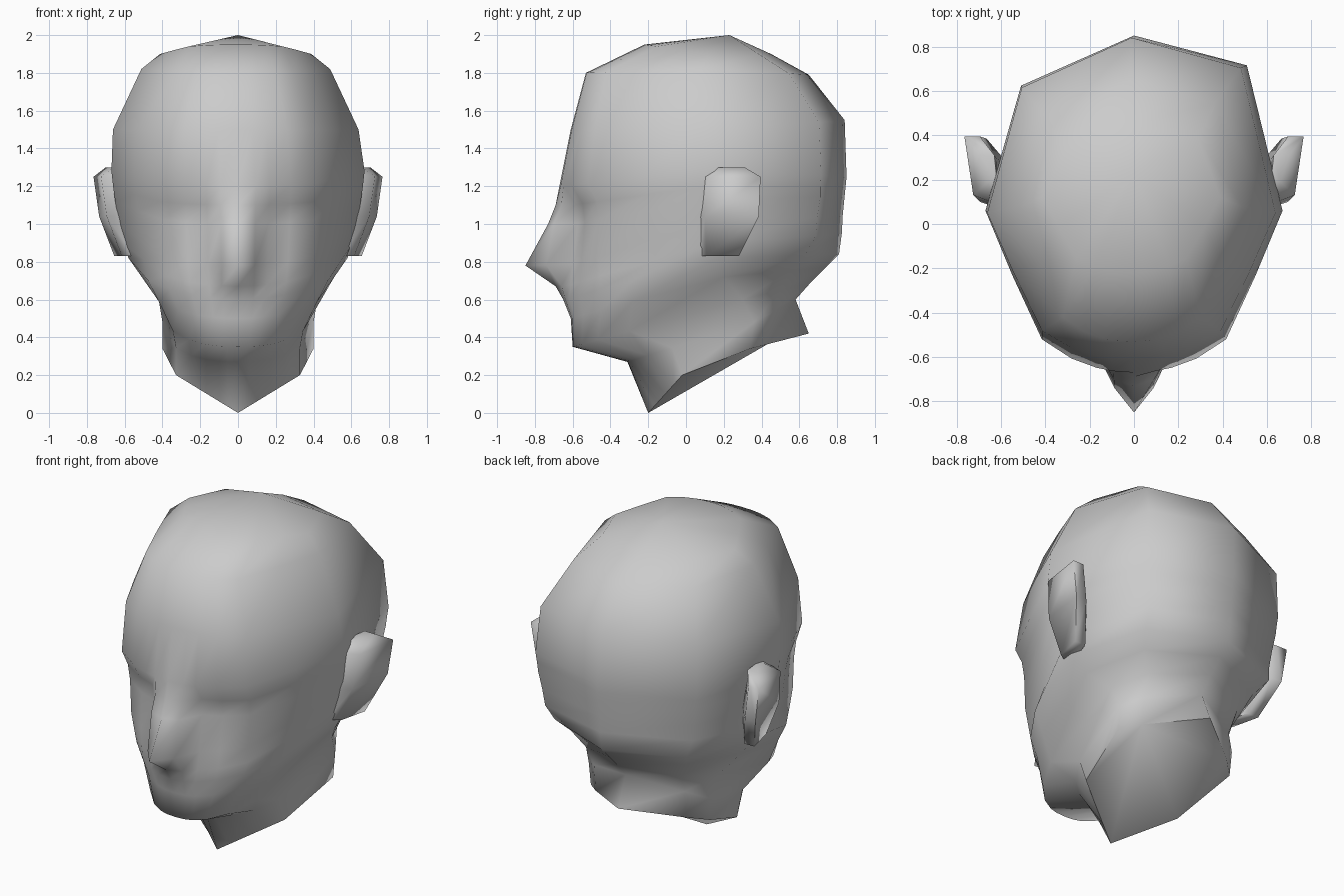
import bpy, bmesh, math

if "Cube" in bpy.data.objects:
    bpy.data.objects.remove(bpy.data.objects["Cube"])

# One row per level: front y,z | side x,y,z | back y,z | roundness front, back
LEVELS = [
    (-.20, .00, .40, .34, .34, .65, .42, 1.4, 1.1),   # neck base
    (-.31, .27, .40, .36, .48, .58, .60, 2.3, 1.3),   # under chin
    (-.60, .35, .42, .30, .60, .66, .69, 2.4, 1.7),   # chin
    (-.61, .50, .51, .20, .72, .74, .77, 2.1, 2.0),   # lower lip
    (-.65, .60, .58, .16, .82, .81, .84, 1.9, 2.3),   # mouth
    (-.64, .67, .61, .14, .90, .825, .95, 1.9, 2.4),  # nose base
    (-.62, .78, .63, .10, 1.00, .83, 1.05, 2.0, 2.5), # cheek
    (-.59, 1.00, .65, .08, 1.12, .84, 1.15, 2.1, 2.6),# eye
    (-.60, 1.10, .66, .06, 1.19, .845, 1.20, 2.1, 2.6),
    (-.67, 1.20, .67, .06, 1.28, .85, 1.25, 2.05, 2.6),# brow
    (-.61, 1.50, .65, .05, 1.50, .84, 1.55, 2.1, 2.6),
    (-.53, 1.80, .50, .08, 1.82, .65, 1.79, 2.2, 2.5),
    (-.22, 1.95, .40, .12, 1.90, .45, 1.90, 2.1, 2.3),
]
# Nose: level -> (ridge y, side-of-ridge y)
NOSE = {5: (-.69, -.66), 6: (-.85, -.74), 7: (-.73, -.70), 8: (-.69, -.66)}
FRONT_U = (0, .14, .25, .42, .62, .82, 1)
BACK_U = (.76, 0)


def half_ring(i, level):
    """Points from front centre round the right side to back centre."""
    fy, fz, sx, sy, sz, by, bz, nf, nb = level
    pts = []
    for us, ey, ez, n in ((FRONT_U, fy, fz, nf), (BACK_U, by, bz, nb)):
        for u in us:
            k = (1 - u ** n) ** (1 / n)
            if i > 4 and u == .82:      # flat temples
                k = .5 * (1 - .62 ** n) ** (1 / n)
            p = [sx * u, sy + (ey - sy) * k, sz + (ez - sz) * k]
            if i == 0 and us is FRONT_U and u < 1:   # pointed neck cut
                p[1:] = -.2 + .18 * u / .82, .2 * u / .82
            pts.append(p)
    if i in NOSE:
        pts[0][1], pts[1][1] = NOSE[i]
    return pts


def skew(p):
    """Slight lopsidedness of the skull."""
    x, y, z = p
    if z > .9 and y > .3:
        y += .09 * x
    if z > 1.3:
        x -= .012
    return x, y, z


def loft(name, rings, apex=None):
    bm = bmesh.new()
    rows = [[bm.verts.new(p) for p in ring] for ring in rings]
    n = len(rows[0])
    for a, b in zip(rows, rows[1:]):
        for j in range(n):
            k = (j + 1) % n
            bm.faces.new((a[j], a[k], b[k], b[j]))
    bm.faces.new(rows[0][::-1])
    if apex:
        tip = bm.verts.new(apex)
        for j in range(n):
            bm.faces.new((rows[-1][j], rows[-1][(j + 1) % n], tip))
    else:
        bm.faces.new(rows[-1])
    bmesh.ops.recalc_face_normals(bm, faces=bm.faces)
    mesh = bpy.data.meshes.new(name)
    bm.to_mesh(mesh)
    bm.free()
    ob = bpy.data.objects.new(name, mesh)
    bpy.context.collection.objects.link(ob)
    return ob


# Head and neck
rings = []
for i, level in enumerate(LEVELS):
    half = half_ring(i, level)
    other = [(-x, y, z) for x, y, z in half[-2:0:-1]]
    rings.append([skew(p) for p in half + other])
head = loft("head", rings, apex=(0, .23, 2.0))

# Ears: height, front y, back y, outer x, root x
EAR = [(.83, .10, .28, .655, .55), (1.04, .09, .385, .735, .58),
       (1.25, .12, .395, .765, .62), (1.30, .18, .31, .70, .62)]
parts = [head]
for side, label in ((1, "right_ear"), (-1, "left_ear")):
    parts.append(loft(label, [
        [(side * x, y, z) for x, y in (
            (root, y0 - .03), (xo - .04, y0 + .01), (xo, y1),
            (xo - .07, y1), (root, y1 - .1))]
        for z, y0, y1, xo, root in EAR]))

# Soft shading with a crisp neck cut
for ob in parts:
    ob.select_set(True)
bpy.context.view_layer.objects.active = head
bpy.ops.object.shade_smooth_by_angle(angle=math.radians(72))
